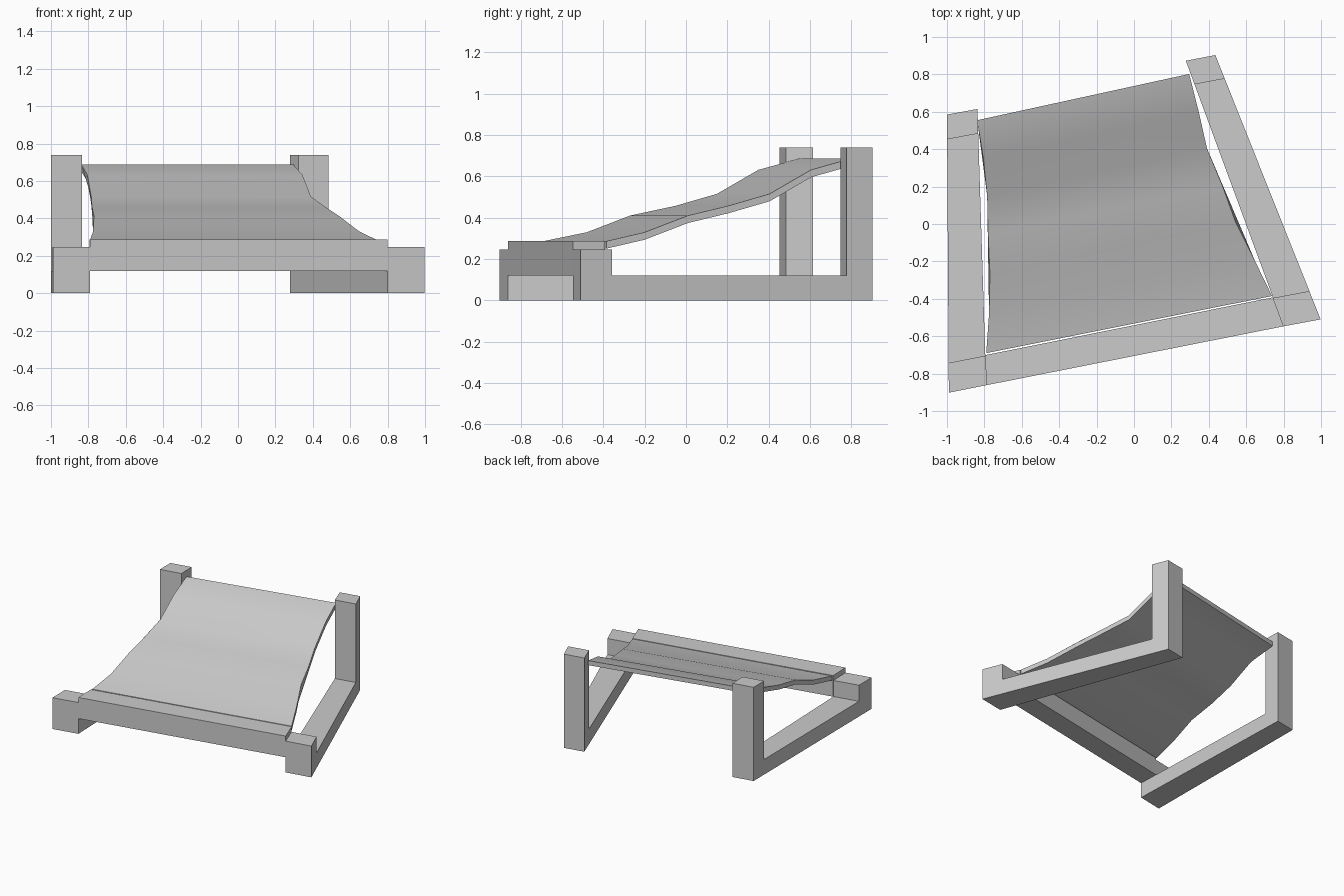
import bpy
from mathutils import Vector

if "Cube" in bpy.data.objects:
    bpy.data.objects.remove(bpy.data.objects["Cube"])


def loft(name, side_a, side_b):
    """Solid between two matching closed outlines of 3D points."""
    n = len(side_a)
    faces = [tuple(range(n)), tuple(reversed(range(n, 2 * n)))]
    faces += [(i, i + n, (i + 1) % n + n, (i + 1) % n) for i in range(n)]
    mesh = bpy.data.meshes.new(name)
    mesh.from_pydata(list(side_a) + list(side_b), [], faces)
    obj = bpy.data.objects.new(name, mesh)
    bpy.context.collection.objects.link(obj)
    bpy.context.view_layer.objects.active = obj
    obj.select_set(True)
    bpy.ops.object.mode_set(mode='EDIT')
    bpy.ops.mesh.select_all(action='SELECT')
    bpy.ops.mesh.normals_make_consistent(inside=False)
    bpy.ops.object.mode_set(mode='OBJECT')
    obj.select_set(False)
    return obj


def place(front, back, outline):
    """Map (fraction along front-back line, z) pairs into 3D."""
    f, b = Vector(front), Vector(back)
    return [(*f.lerp(b, t), z) for t, z in outline]


# Side frames: low front post, floor rail and tall back post in one outline
frame = [(0, 0), (1, 0), (1, 0.74), (0.911, 0.74), (0.911, 0.12),
         (0.107, 0.12), (0.107, 0.247), (0, 0.247)]
left_out, left_in = ((-0.99, -0.902), (-1.0, 0.585)), ((-0.79, -0.862), (-0.837, 0.615))
right_in, right_out = ((0.80, -0.547), (0.277, 0.873)), ((0.998, -0.51), (0.435, 0.903))
loft("left_frame", place(*left_out, frame), place(*left_in, frame))
loft("right_frame", place(*right_in, frame), place(*right_out, frame))

# Front beam joining the two low posts
beam = [(0, 0.12), (0.109, 0.12), (0.109, 0.287), (0, 0.287)]
loft("front_beam", place(*left_in, beam), place(*right_in, beam))

# Sagging sheet sloping up to the back posts
heights = [0.287, 0.33, 0.411, 0.458, 0.516, 0.632, 0.688]
left_edge = [(-0.79, -0.69), (-0.775, -0.48), (-0.77, -0.27), (-0.78, -0.05),
             (-0.785, 0.15), (-0.805, 0.35), (-0.838, 0.555)]
right_edge = [(0.738, -0.385), (0.648, -0.2), (0.543, 0.01), (0.472, 0.205),
              (0.39, 0.405), (0.345, 0.605), (0.295, 0.802)]


def edge_loop(edge, thick=0.036):
    top = [(x, y, z) for (x, y), z in zip(edge, heights)]
    return top + [(x, y, z - thick) for x, y, z in reversed(top)]


sheet = loft("sheet", edge_loop(left_edge), edge_loop(right_edge))
sheet.select_set(True)
bpy.ops.object.shade_smooth_by_angle(angle=0.6)
